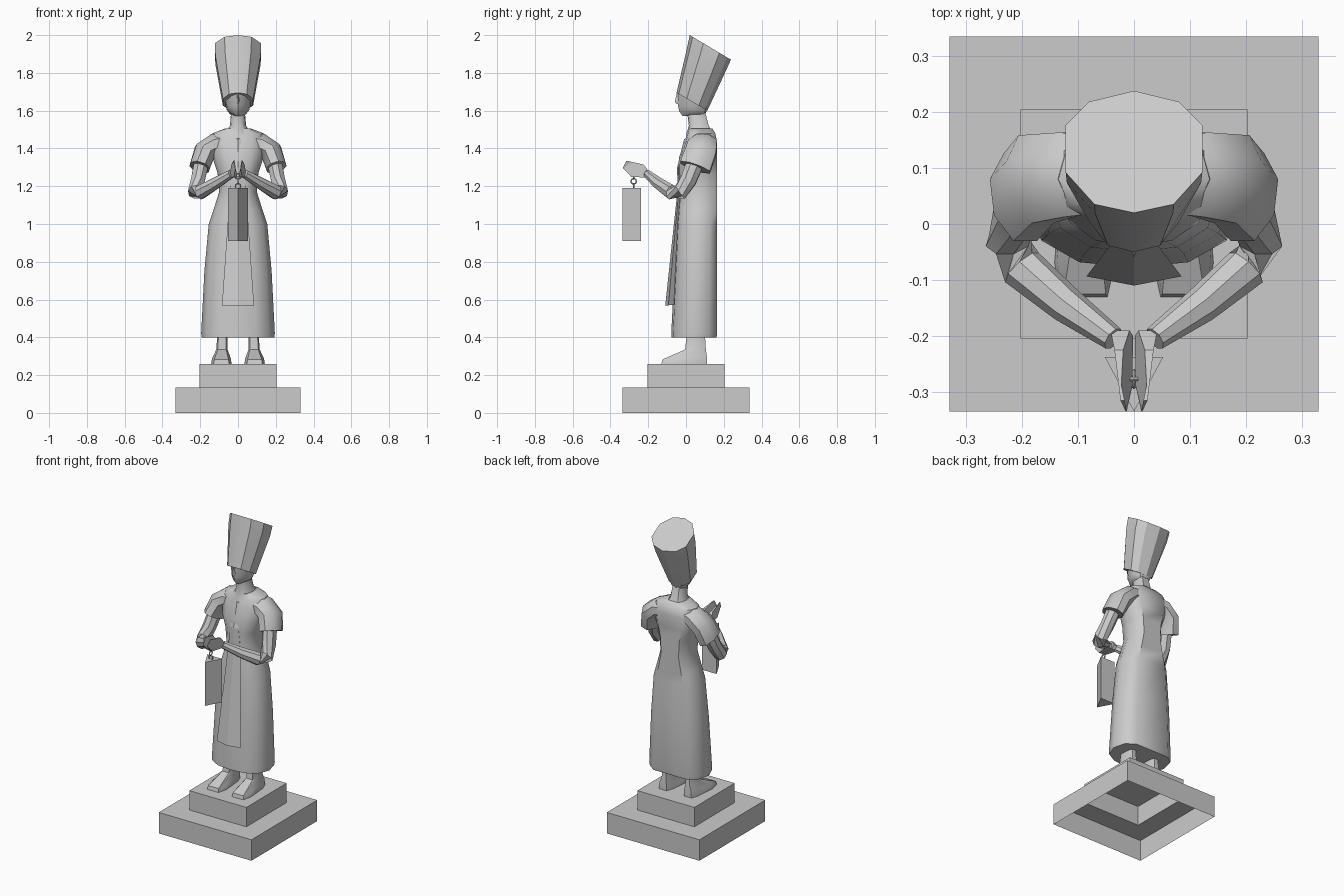
import bpy, bmesh, math
from mathutils import Vector

cube = bpy.data.objects.get("Cube")
if cube:
    bpy.data.objects.remove(cube, do_unlink=True)

stone = bpy.data.materials.new("grey_stone")
stone.use_nodes = True
stone.diffuse_color = (0.6, 0.6, 0.6, 1)
stone.node_tree.nodes["Principled BSDF"].inputs["Base Color"].default_value = (0.6, 0.6, 0.6, 1)


def finish(obj, name, smooth=None):
    obj.name = name
    obj.data.materials.clear()
    obj.data.materials.append(stone)
    if smooth:
        bpy.ops.object.select_all(action="DESELECT")
        obj.select_set(True)
        bpy.context.view_layer.objects.active = obj
        bpy.ops.object.shade_smooth_by_angle(angle=math.radians(smooth))
    return obj


def skin(name, rings, smooth=None, caps=(True, True)):
    """Join rings of points into a skin, with optional end caps."""
    bm = bmesh.new()
    rows = [[bm.verts.new(p) for p in ring] for ring in rings]
    n = len(rows[0])
    for a, b in zip(rows, rows[1:]):
        for i in range(n):
            j = (i + 1) % n
            bm.faces.new((a[i], a[j], b[j], b[i]))
    if caps[0]:
        bm.faces.new(rows[0])
    if caps[1]:
        bm.faces.new(rows[-1])
    bmesh.ops.recalc_face_normals(bm, faces=bm.faces[:])
    mesh = bpy.data.meshes.new(name)
    bm.to_mesh(mesh)
    bm.free()
    obj = bpy.data.objects.new(name, mesh)
    bpy.context.collection.objects.link(obj)
    return finish(obj, name, smooth)


def section(half, w, front, back, cx=0.0):
    """Symmetric ring: half outline scaled to width w between front and back (y, z)."""
    full = half + [(-x, t) for x, t in reversed(half) if x]
    f, b = Vector(front), Vector(back)
    return [(cx + x * w, *f.lerp(b, t)) for x, t in full]


def tube(name, stations, sides=8, smooth=40):
    """Elliptical tube; each station is a centre, a radius along y and a radius across."""
    pts = [Vector(s[0]) for s in stations]
    rings = []
    for i, (_, ru, rv) in enumerate(stations):
        t = (pts[min(i + 1, len(pts) - 1)] - pts[max(i - 1, 0)]).normalized()
        u = Vector((0, 1, 0))
        u = (u - t * u.dot(t)).normalized()
        v = t.cross(u)
        rings.append([pts[i] + u * ru * math.cos(a) + v * rv * math.sin(a)
                      for a in (math.tau * (k + .5) / sides for k in range(sides))])
    return skin(name, rings, smooth)


# Stepped plinth, open underneath
box = [(1, 0), (1, 1)]
skin("plinth", [section(box, w, (-d, z), (d, z)) for w, d, z in
     ((.33, .335, 0), (.33, .335, .135), (.203, .205, .135), (.203, .205, .26))],
     caps=(False, True))

# Dress and neck
robe = [(0, 0), (.5, .04), (.85, .2), (1, .5), (.9, .83), (.62, 1)]
skin("dress", [section(robe, w, (f, z), (b, z)) for z, w, f, b in (
    (.40, .192, -.078, .162), (.42, .195, -.078, .165), (.75, .178, -.062, .165),
    (1.0, .155, -.05, .165), (1.08, .128, -.043, .165), (1.17, .1, -.035, .165),
    (1.27, .108, -.038, .165), (1.35, .135, -.038, .165), (1.43, .15, -.008, .165),
    (1.48, .135, .005, .155), (1.505, .07, .012, .14))], 40)
skin("neck", [section(robe, w, (f, z), (b, z)) for z, w, f, b in (
    (1.47, .075, .0, .15), (1.52, .043, .015, .12), (1.6, .036, .005, .1))], 40)

# Head and tall flared crown with a sloping top
face = [(0, 0), (.5, .14), (.95, .42), (1, .72), (.6, .95), (0, 1)]
skin("head", [section(face, w, f, b) for w, f, b in (
    (.02, (-.018, 1.572), (.06, 1.575)), (.043, (-.036, 1.597), (.1, 1.575)),
    (.06, (-.043, 1.63), (.108, 1.595)), (.075, (-.045, 1.71), (.125, 1.64)))], 40)
skin("nose", [section([(0, 0), (1, 1)], w, (f, z), (-.025, z)) for z, w, f in (
    (1.635, .013, -.05), (1.648, .014, -.06), (1.7, .007, -.047))])
crown = [(0, 0), (.58, .07), (1, .33), (1, .72), (.66, .91), (0, 1)]
skin("crown", [section(crown, w, f, b) for w, f, b in (
    (.08, (-.05, 1.695), (.113, 1.60)), (.12, (.005, 1.93), (.213, 1.815)),
    (.122, (.02, 2.0), (.238, 1.87)))], 30)

# Long front sash, widening toward the hem
sash = [(0, 0), (1, .3), (.6, 1)]
skin("sash", [section(sash, w, (f, z), (b, z + .008)) for z, w, f, b in (
    (.567, .085, -.11, -.055), (1.18, .042, -.045, -.02), (1.3, .03, -.047, -.02),
    (1.45, .014, -.01, .02))])

for side, s in (("left", 1), ("right", -1)):
    def at(x, y, z):
        return (s * x, y, z)

    # Foot and ankle
    sole = [(.75, 0), (1, .25), (.8, .8), (.5, 1)]
    skin(side + "_foot", [section(sole, w, f, b, s * cx) for cx, w, f, b in (
        (.088, .054, (-.13, .26), (.11, .26)), (.088, .05, (-.125, .283), (.11, .3)),
        (.085, .03, (-.005, .335), (.105, .335)), (.083, .026, (.005, .42), (.1, .42)))], 35)

    # Short sleeve, bent arm and raised hand
    tube(side + "_sleeve", [(at(.05, .085, 1.44), .07, .05), (at(.12, .088, 1.425), .082, .06),
                            (at(.175, .08, 1.385), .088, .062),
                            (at(.203, .048, 1.3), .09, .058)])
    tube(side + "_arm", [(at(.19, .055, 1.34), .05, .042), (at(.213, .012, 1.23), .046, .04),
                         (at(.224, -.03, 1.17), .044, .042), (at(.2, -.078, 1.168), .04, .04),
                         (at(.12, -.145, 1.215), .033, .033),
                         (at(.037, -.205, 1.265), .022, .024)])
    palm = [(-.19, 1.27), (-.225, 1.315), (-.315, 1.335), (-.335, 1.297),
            (-.29, 1.25), (-.2, 1.245)]
    inner = [at(.003 + .25 * (z - 1.25), y, z) for y, z in palm]
    outer = [at(.035 + .2 * (y + .225), y, z) for y, z in palm]
    skin(side + "_hand", [inner, outer])

# Hanging three-sided lantern and its chain
prism = [(0, 0), (1, 1)]
skin("lantern", [section(prism, .052, (-.335, z), (-.238, z)) for z in (.91, 1.19)])
for i, z in enumerate((1.2, 1.226, 1.252)):
    bpy.ops.mesh.primitive_torus_add(
        major_segments=10, minor_segments=5, major_radius=.014, minor_radius=.004,
        location=(0, -.277, z), rotation=(math.pi / 2, 0, math.pi / 2 * (i % 2)))
    finish(bpy.context.object, "chain_link_%d" % (i + 1), 40)
